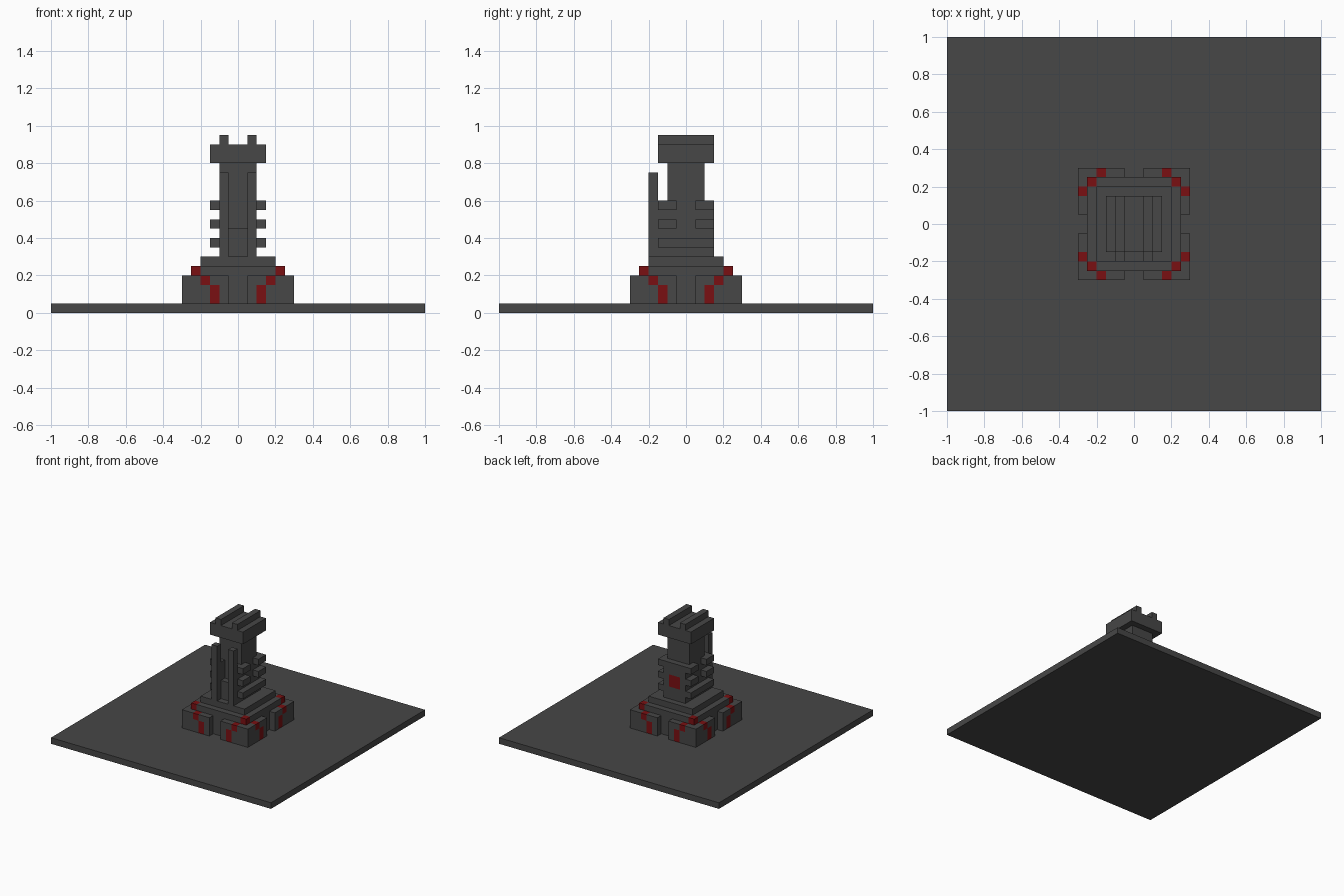
import bpy, bmesh
from mathutils import Vector, Matrix

cube = bpy.data.objects.get("Cube")
if cube:
    bpy.data.objects.remove(cube, do_unlink=True)


def material(name, rgb):
    m = bpy.data.materials.new(name)
    m.use_nodes = True
    m.diffuse_color = (*rgb, 1)
    m.node_tree.nodes["Principled BSDF"].inputs["Base Color"].default_value = (*rgb, 1)
    return m


STONE = material("dark stone", (0.063, 0.063, 0.063))
RED = material("deep red", (0.195, 0.005, 0.006))


def part(name, boxes, cuts=((), (), ()), is_red=None):
    """One object made of boxes (lo, hi), sliced at the cuts and coloured by a rule."""
    bm = bmesh.new()
    for lo, hi in boxes:
        lo, hi = Vector(lo), Vector(hi)
        size = Matrix.Diagonal((*(hi - lo), 1))
        bmesh.ops.create_cube(bm, size=1, matrix=Matrix.Translation((lo + hi) / 2) @ size)
    for axis, values in enumerate(cuts):
        normal = Vector([float(i == axis) for i in range(3)])
        for v in values:
            geom = bm.verts[:] + bm.edges[:] + bm.faces[:]
            bmesh.ops.bisect_plane(bm, geom=geom, plane_co=normal * v, plane_no=normal)
    if is_red:
        for f in bm.faces:
            f.material_index = int(is_red(f.calc_center_median()))
    me = bpy.data.meshes.new(name)
    bm.to_mesh(me)
    bm.free()
    me.materials.append(STONE)
    if is_red:
        me.materials.append(RED)
    ob = bpy.data.objects.new(name, me)
    bpy.context.collection.objects.link(ob)
    return ob


def centred(x, y, z0, z1):
    return ((-x, -y, z0), (x, y, z1))


def span(s, a, b):
    """Ordered interval a..b on the side given by sign s."""
    return sorted((s * a, s * b))


def both(*values):
    return [s * v for v in values for s in (-1, 1)]


# Ground slab
part("ground_slab", [centred(1, 1, 0, 0.05)])


# Corner blocks of the plinth, with stepped red cracks on the outer faces
def crack(c):
    u, v = sorted((abs(c.x), abs(c.y)))
    upper = 0.15 < u < 0.2 and c.z > 0.15
    lower = 0.1 < u < 0.15 and c.z < 0.15
    return v > 0.25 and (upper or lower)


corners = []
for sx in (-1, 1):
    for sy in (-1, 1):
        x, y = span(sx, 0.05, 0.3), span(sy, 0.05, 0.3)
        corners.append(((x[0], y[0], 0.05), (x[1], y[1], 0.2)))
grid = both(0.1, 0.15, 0.2, 0.25)
part("plinth_corners", corners, (grid, grid, (0.15,)), crack)

# Plinth core with red upper corners, and the step above it
part("plinth_core", [centred(0.25, 0.25, 0.05, 0.25)],
     (both(0.2), both(0.2), (0.2,)),
     lambda c: c.z > 0.2 and min(abs(c.x), abs(c.y)) > 0.2)
part("plinth_step", [centred(0.2, 0.2, 0.25, 0.3)])

# Tower shaft, back buttress with a red square, and front sill
part("tower_shaft", [centred(0.1, 0.1, 0.3, 0.8)])
part("back_buttress", [((-0.1, 0.1, 0.3), (0.1, 0.15, 0.6))],
     (both(0.05), (), (0.4, 0.5)),
     lambda c: c.y > 0.149 and abs(c.x) < 0.05 and 0.4 < c.z < 0.5)
part("front_sill", [((-0.05, -0.15, 0.3), (0.05, -0.1, 0.45))])

# Mirrored front pillars, side ribs and roof ridges
for side, s in (("left", 1), ("right", -1)):
    x0, x1 = span(s, 0.05, 0.1)
    part(side + "_front_pillar", [((x0, -0.2, 0.3), (x1, -0.15, 0.75)),
                                  ((x0, -0.15, 0.3), (x1, -0.1, 0.6))])
    part(side + "_roof_ridge", [((x0, -0.15, 0.9), (x1, 0.15, 0.95))])
    x0, x1 = span(s, 0.1, 0.15)
    ribs = [((x0, -0.15, 0.35), (x1, 0.15, 0.4))]
    for z in (0.45, 0.55):
        for t in (-1, 1):
            y0, y1 = span(t, 0.05, 0.15)
            ribs.append(((x0, y0, z), (x1, y1, z + 0.05)))
    part(side + "_ribs", ribs)

# Tower head
part("tower_head", [centred(0.15, 0.15, 0.8, 0.9)])
